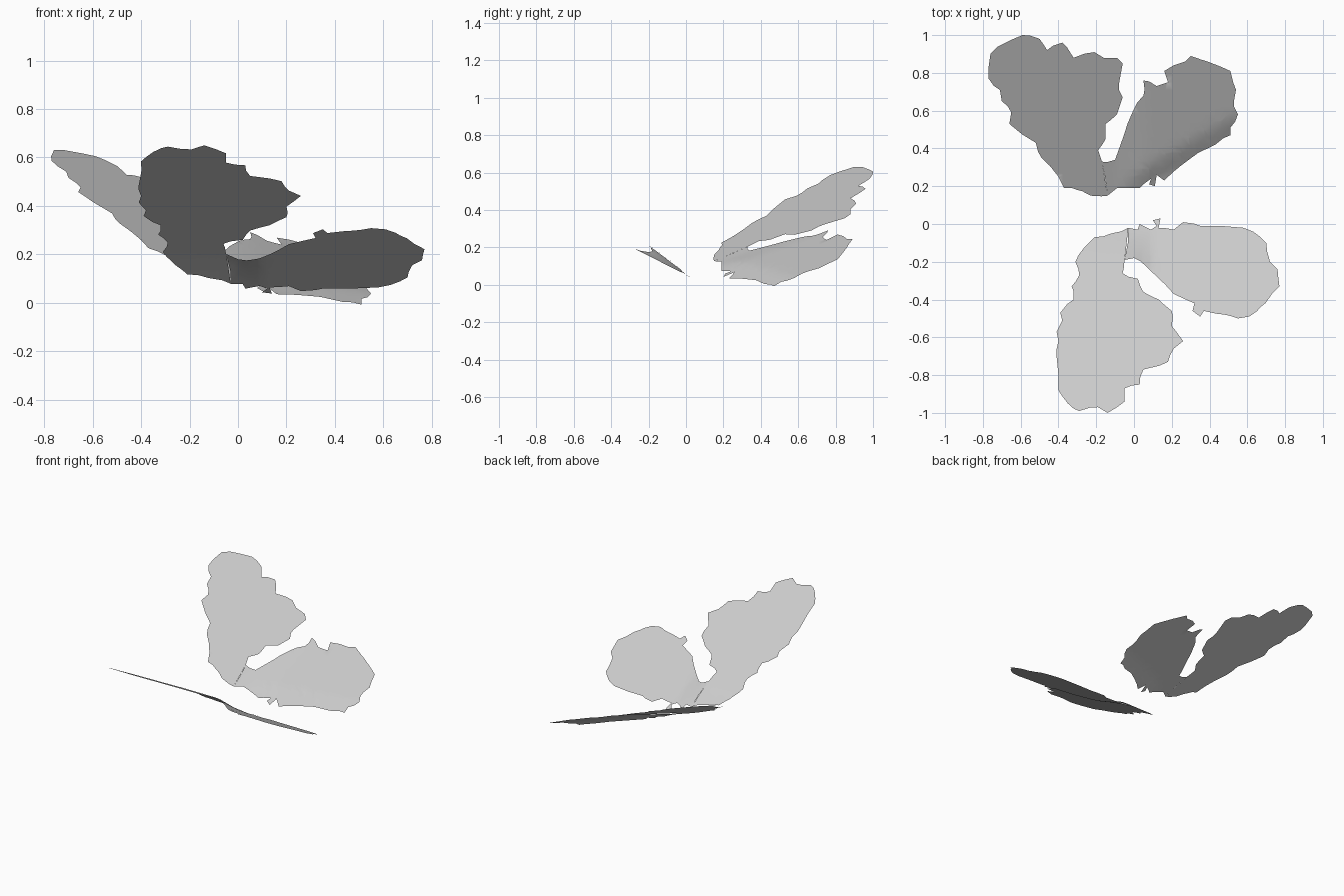
import bpy
import bmesh
import random
from mathutils import Vector

random.seed(4)
cube = bpy.data.objects.get("Cube")
if cube:
    bpy.data.objects.remove(cube, do_unlink=True)

# One pale grey for the whole model
grey = bpy.data.materials.new("pale_grey")
grey.use_nodes = True
colour = (0.6, 0.6, 0.6, 1)
grey.diffuse_color = colour
grey.node_tree.nodes["Principled BSDF"].inputs["Base Color"].default_value = colour


def blend(value, start, end):
    """Smooth step from 0 at start to 1 at end."""
    t = min(max((value - start) / (end - start), 0), 1)
    return t * t * (3 - 2 * t)


# Height of each wing sheet over the ground
def front_fore_height(x, y):
    return .1 - .55 * y - .04 * blend(y, -.2, .05)


def front_hind_height(x, y):
    sheet = .053 - .51 * y
    root = front_fore_height(x, y)
    return root + (sheet - root) * blend(x, -.08, .12)


def back_fore_height(x, y):
    return .02 - .365 * x + .37 * y


def back_hind_height(x, y):
    sheet = .038 - .38 * x + .36 * y
    root = back_fore_height(x, y)
    rim = y - .16 - .58 * x
    droop = .025 * (1 - blend(rim, -.02, .12))
    return root + (sheet - droop - root) * blend(x, -.12, .1)


def ragged(points, roughness):
    """Add a small irregular nick in the middle of each longer edge."""
    result = []
    for a, b in zip(points, points[1:] + points[:1]):
        a, b = Vector(a), Vector(b)
        edge = b - a
        result.append(a)
        if edge.length > .07:
            side = Vector((edge.y, -edge.x)).normalized()
            middle = a + edge * random.uniform(.35, .65)
            result.append(middle + side * random.uniform(-roughness, roughness))
    return result


def wing(name, outline, height, roughness=.008):
    """Fill the outline, slice it into a fine grid and bend it."""
    bm = bmesh.new()
    verts = [bm.verts.new((p.x, p.y, 0)) for p in ragged(outline, roughness)]
    face = bm.faces.new(verts)
    face.normal_update()
    if face.normal.z < 0:
        face.normal_flip()
    bmesh.ops.triangulate(bm, faces=[face])
    for axis in (Vector((1, 0, 0)), Vector((0, 1, 0))):
        for step in range(-24, 25):
            bmesh.ops.bisect_plane(bm, geom=bm.verts[:] + bm.edges[:] + bm.faces[:],
                                   plane_co=axis * step / 24, plane_no=axis)
    for v in bm.verts:
        v.co.z = height(v.co.x, v.co.y)
    mesh = bpy.data.meshes.new(name)
    bm.to_mesh(mesh)
    bm.free()
    mesh.materials.append(grey)
    mesh.shade_smooth()
    obj = bpy.data.objects.new(name, mesh)
    bpy.context.collection.objects.link(obj)
    return obj


wing("front_forewing", [
    (-.03, -.02), (-.12, -.05), (-.21, -.07), (-.26, -.12), (-.31, -.2), (-.29, -.27),
    (-.33, -.33), (-.32, -.4), (-.39, -.47), (-.38, -.51), (-.41, -.57), (-.4, -.62),
    (-.41, -.7), (-.4, -.88), (-.35, -.95), (-.29, -.99), (-.19, -.97), (-.14, -1),
    (-.05, -.94), (-.05, -.87), (.03, -.85), (.05, -.77), (.18, -.73), (.21, -.66),
    (.26, -.62), (.2, -.54), (.2, -.46), (.13, -.4), (.05, -.36), (.02, -.29),
    (-.06, -.26), (-.05, -.19)], front_fore_height)

wing("front_hindwing", [
    (-.03, -.02), (.02, -.03), (.03, 0), (.09, -.03), (.12, -.01), (.1, .02),
    (.14, .03), (.13, -.02), (.21, -.03), (.26, .01), (.35, -.01), (.58, -.02),
    (.63, -.04), (.7, -.1), (.72, -.2), (.76, -.24), (.77, -.33), (.73, -.37),
    (.67, -.44), (.61, -.49), (.55, -.5), (.48, -.48), (.37, -.46), (.35, -.49),
    (.31, -.46), (.32, -.42), (.21, -.37), (.08, -.24), (0, -.18), (-.05, -.19)],
    front_hind_height)

wing("back_forewing", [
    (-.14, .15), (-.23, .15), (-.3, .18), (-.37, .19), (-.4, .25), (-.49, .35),
    (-.52, .43), (-.66, .53), (-.65, .59), (-.7, .65), (-.71, .71), (-.77, .77),
    (-.76, .9), (-.72, .94), (-.59, 1), (-.5, .98), (-.46, .92), (-.38, .96),
    (-.32, .88), (-.21, .91), (-.16, .88), (-.09, .88), (-.06, .85), (-.08, .74),
    (-.06, .67), (-.09, .58), (-.15, .53), (-.15, .45), (-.19, .39), (-.17, .33)],
    back_fore_height)

wing("back_hindwing", [
    (-.17, .33), (-.1, .34), (-.05, .48), (0, .61), (.05, .68), (.05, .76),
    (.12, .73), (.18, .75), (.16, .81), (.21, .84), (.27, .86), (.3, .89),
    (.39, .86), (.51, .81), (.54, .71), (.53, .62), (.55, .58), (.51, .51),
    (.51, .47), (.43, .42), (.29, .34), (.25, .31), (.16, .23), (.12, .26),
    (.11, .2), (.08, .21), (.09, .24), (.03, .19), (-.09, .19), (-.14, .15)],
    back_hind_height)
